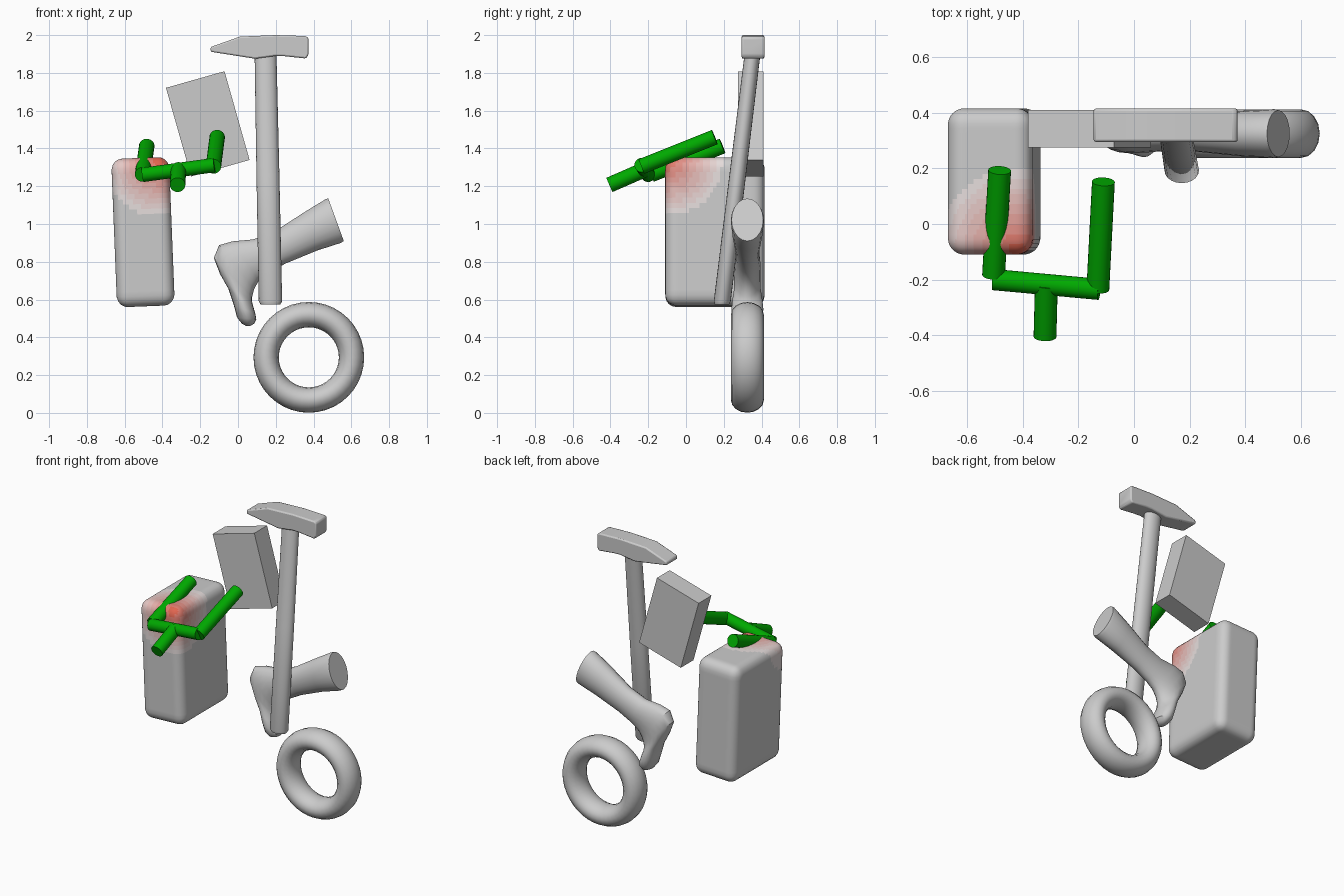
import bpy, bmesh, math
from mathutils import Vector, Matrix

if "Cube" in bpy.data.objects:
    bpy.data.objects.remove(bpy.data.objects["Cube"])


def finish(name, bm, angle=35):
    bmesh.ops.recalc_face_normals(bm, faces=bm.faces)
    me = bpy.data.meshes.new(name)
    bm.to_mesh(me)
    bm.free()
    ob = bpy.data.objects.new(name, me)
    bpy.context.collection.objects.link(ob)
    bpy.ops.object.select_all(action='DESELECT')
    ob.select_set(True)
    bpy.context.view_layer.objects.active = ob
    bpy.ops.object.shade_smooth_by_angle(angle=math.radians(angle))
    return ob


def loft(name, rings, sides=20):
    """Skin elliptical rings given as (centre, half axis, half axis)."""
    bm = bmesh.new()
    loops = []
    for c, u, v in rings:
        angles = [2 * math.pi * i / sides for i in range(sides)]
        loops.append([bm.verts.new(Vector(c) + Vector(u) * math.cos(a) + Vector(v) * math.sin(a))
                      for a in angles])
    for a, b in zip(loops, loops[1:]):
        for i in range(sides):
            j = (i + 1) % sides
            bm.faces.new((a[i], a[j], b[j], b[i]))
    bm.faces.new(loops[0])
    bm.faces.new(loops[-1])
    return finish(name, bm)


def rod(name, a, b, r, mat):
    a, b = Vector(a), Vector(b)
    d = b - a
    bm = bmesh.new()
    bmesh.ops.create_cone(bm, cap_ends=True, segments=24, radius1=r, radius2=r, depth=d.length,
                          matrix=Matrix.Translation((a + b) / 2) @ d.to_track_quat('Z', 'Y').to_matrix().to_4x4())
    finish(name, bm).data.materials.append(mat)


def material(name, rgb):
    m = bpy.data.materials.new(name)
    m.diffuse_color = (*rgb, 1)
    m.use_nodes = True
    m.node_tree.nodes["Principled BSDF"].inputs["Base Color"].default_value = m.diffuse_color
    return m


# ring: a torus whose tube is deeper than it is wide
bpy.ops.mesh.primitive_torus_add(location=(0.375, 0.325, 0.294), rotation=(math.pi / 2, 0, 0),
                                 major_radius=0.226, minor_radius=0.067,
                                 major_segments=40, minor_segments=16)
ring = bpy.context.object
ring.name = "ring"
ring.scale.z = 1.3
bpy.ops.object.shade_smooth_by_angle(angle=math.radians(35))

# suitcase: rounded block, slightly tilted
half, r = Vector((0.153, 0.263, 0.393)), 0.06
bm = bmesh.new()
bmesh.ops.create_cube(bm, size=2)
bmesh.ops.subdivide_edges(bm, edges=bm.edges[:], cuts=28, use_grid_fill=True)
tilt = Matrix.Translation((-0.503, 0.153, 0.957)) @ Matrix.Rotation(math.radians(-2.3), 4, 'Y')
for v in bm.verts:
    p = Vector([a * b for a, b in zip(v.co, half)])
    core = Vector([max(-h + r, min(h - r, c)) for c, h in zip(p, half)])
    v.co = tilt @ (core + (p - core).normalized() * r)
# red stain on the top front corner, fading to grey in steps
steps, hot = 10, Vector((-0.42, -0.09, 1.33))
grey, red = Vector((0.8, 0.8, 0.8)), Vector((0.75, 0.13, 0.08))
for f in bm.faces:
    d = (f.calc_center_median() - hot).length
    f.material_index = min(steps - 1, int(d / 0.32 * steps))
case = finish("suitcase", bm)
for i in range(steps):
    case.data.materials.append(material(f"stain_{i}", red.lerp(grey, i / (steps - 1))))

# box: plain leaning slab
bm = bmesh.new()
bmesh.ops.create_cube(bm, size=1, matrix=Matrix.Translation((-0.16, 0.343, 1.53))
                      @ Matrix.Rotation(math.radians(-15.8), 4, 'Y')
                      @ Matrix.Diagonal((0.322, 0.135, 0.488, 1)))
finish("box", bm)

# hammer handle: tapered oval shaft leaning back
low, high = Vector((0.172, 0.19, 0.575)), Vector((0.145, 0.357, 1.94))
loft("hammer_handle", [(low.lerp(high, t), (0.062 * k, 0, 0), (0, 0.045 * k, 0))
                       for t, k in ((0, 0.85), (0.012, 1), (0.5, 0.98), (1, 0.93))])

# hammer head: side profile pulled through its thickness
profile = [(-0.145, 1.912), (0.09, 1.875), (0.2, 1.89), (0.25, 1.888), (0.36, 1.876),
           (0.373, 1.895), (0.373, 1.985), (0.36, 1.995), (0.2, 2.0), (0.01, 1.992), (-0.145, 1.937)]
bm = bmesh.new()
face = bm.faces.new([bm.verts.new((x, 0.295, z)) for x, z in profile])
ext = bmesh.ops.extrude_face_region(bm, geom=[face])
bmesh.ops.translate(bm, vec=(0, 0.12, 0), verts=[g for g in ext['geom'] if isinstance(g, bmesh.types.BMVert)])
head = finish("hammer_head", bm)
bev = head.modifiers.new("bevel", 'BEVEL')
bev.width, bev.segments, bev.limit_method = 0.015, 2, 'ANGLE'

# leg and foot: each section is outer point, inner point, half depth
sections = [((0.478, 1.135), (0.56, 0.91), 0.084), ((0.465, 1.132), (0.545, 0.9), 0.088),
            ((0.36, 1.068), (0.42, 0.86), 0.082), ((0.2, 0.965), (0.25, 0.79), 0.065),
            ((0.08, 0.918), (0.16, 0.74), 0.062), ((-0.03, 0.908), (0.11, 0.7), 0.068),
            ((-0.1, 0.888), (0.085, 0.655), 0.07), ((-0.128, 0.82), (0.075, 0.615), 0.07),
            ((-0.095, 0.735), (0.075, 0.585), 0.07), ((-0.05, 0.655), (0.082, 0.56), 0.078),
            ((-0.022, 0.57), (0.092, 0.525), 0.085), ((-0.005, 0.505), (0.097, 0.495), 0.075),
            ((0.02, 0.473), (0.085, 0.472), 0.05), ((0.043, 0.46), (0.065, 0.46), 0.02)]
rings = []
for (ax, az), (bx, bz), w in sections:
    rings.append((((ax + bx) / 2, 0.325, (az + bz) / 2),
                  ((bx - ax) / 2, 0, (bz - az) / 2), (0, w, 0)))
loft("leg", rings)

# green fork: stem, crossbar and two prongs
green = material("green", (0.0, 0.4, 0.0))
rod("fork_stem", (-0.32, -0.405, 1.207), (-0.315, -0.215, 1.29), 0.041, green)
rod("fork_crossbar", (-0.505, -0.2, 1.26), (-0.125, -0.235, 1.312), 0.038, green)
rod("fork_prong_left", (-0.505, -0.185, 1.262), (-0.483, 0.193, 1.413), 0.041, green)
rod("fork_prong_right", (-0.13, -0.235, 1.305), (-0.11, 0.152, 1.46), 0.041, green)
